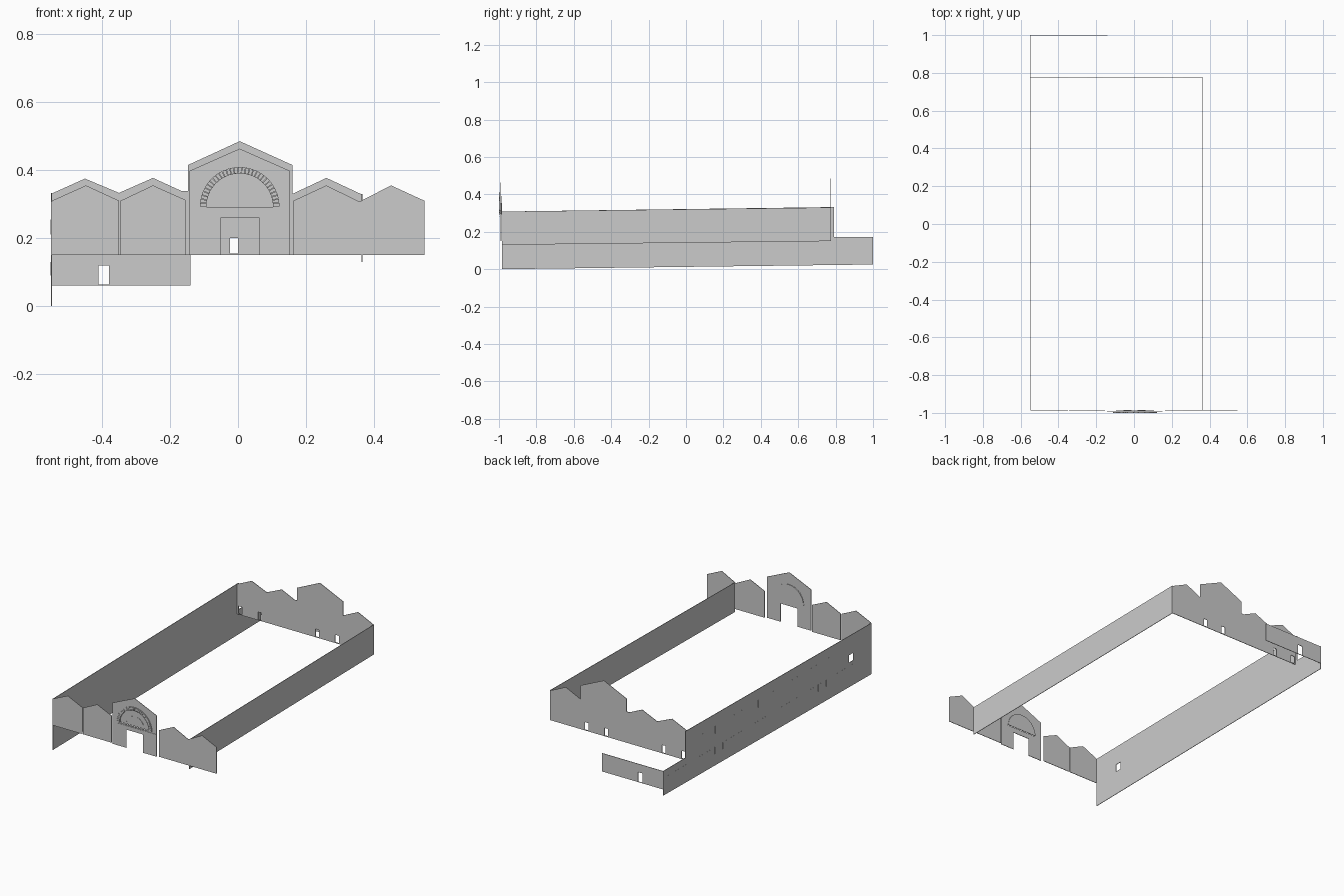
import bpy, bmesh
from math import sin, cos, pi

if "Cube" in bpy.data.objects:
    bpy.data.objects.remove(bpy.data.objects["Cube"])

T = 0.003  # wall thickness


def rect(u0, u1, v0, v1):
    return [(u0, v0), (u1, v0), (u1, v1), (u0, v1)]


def arc(cu, cv, r, n=32, a0=0.0, a1=pi):
    return [(cu + r * cos(a0 + (a1 - a0) * i / n), cv + r * sin(a0 + (a1 - a0) * i / n))
            for i in range(n + 1)]


def panel(name, loops, pos, axis='y', thick=T):
    """Thin flat wall filled from closed loops (inner loops become openings)."""
    cu = bpy.data.curves.new(name, 'CURVE')
    cu.dimensions = '2D'
    cu.fill_mode = 'BOTH'
    cu.extrude = thick / 2
    for pts in loops:
        s = cu.splines.new('POLY')
        s.points.add(len(pts) - 1)
        for p, (u, v) in zip(s.points, pts):
            p.co = (u, v, 0, 1)
        s.use_cyclic_u = True
    tmp = bpy.data.objects.new(name + "_outline", cu)
    bpy.context.collection.objects.link(tmp)
    dg = bpy.context.evaluated_depsgraph_get()
    me = bpy.data.meshes.new_from_object(tmp.evaluated_get(dg))
    bpy.data.objects.remove(tmp)
    bm = bmesh.new()
    bm.from_mesh(me)
    bmesh.ops.remove_doubles(bm, verts=bm.verts, dist=1e-5)
    for v in bm.verts:
        u, h, w = v.co
        v.co = (u, pos + w, h) if axis == 'y' else (pos + w, u, h)
    bmesh.ops.recalc_face_normals(bm, faces=bm.faces)
    for f in bm.faces:
        f.smooth = False
    bm.to_mesh(me)
    bm.free()
    me.name = name
    ob = bpy.data.objects.new(name, me)
    bpy.context.collection.objects.link(ob)
    return ob


# Front gabled house fronts
FY = -0.985
panel("front_gable_far_left", [[(-.547, .15), (-.35, .15), (-.35, .31), (-.447, .355), (-.547, .31)]], FY)
panel("front_gable_left", [[(-.345, .15), (-.154, .15), (-.154, .312), (-.25, .355), (-.345, .31)]], FY)
panel("front_gables_right", [[(.163, .15), (.548, .15), (.548, .31), (.45, .355), (.357, .307),
                              (.26, .355), (.163, .31)]], FY)

# Central entrance gable with doorway and arched recess
AU, AV = .005, .292
panel("entrance_gable", [[(-.142, .15), (-.05, .15), (-.05, .26), (.062, .26), (.062, .15), (.152, .15),
                          (.152, .398), (.005, .463), (-.142, .398)], arc(AU, AV, .098)], -.993)
panel("arch_infill", [arc(AU, AV, .1)], -.987)

# Arch stones and thin trim
for i in range(31):
    a0, a1 = pi * (i + .06) / 31, pi * (i + .94) / 31
    panel("arch_stone", [arc(AU, AV, .098, 2, a0, a1) + arc(AU, AV, .117, 2, a1, a0)], -.9965, thick=.007)
for a0, a1 in ((.12 * pi, .42 * pi), (.6 * pi, .98 * pi)):
    panel("inner_arch_trim", [arc(AU, AV, .058, 10, a0, a1) + arc(AU, AV, .060, 10, a1, a0)], -.989)
panel("arch_ledge", [rect(-.11, .152, .281, .285)], -.995)

# Rear gabled wall with doors
doors = [rect(x - .012, x + .012, .155, .20) for x in (.12, -.012, -.395, -.527)]
panel("rear_gables", [[(-.55, .15), (.365, .15), (.365, .328), (.26, .377), (.16, .33), (.16, .415),
                       (.005, .485), (-.147, .415), (-.147, .338), (-.165, .338), (-.25, .377),
                       (-.35, .333), (-.45, .375), (-.55, .33)]] + doors, .775)

# Low annex wall at the very back
panel("annex_wall", [rect(-.549, -.14, .06, .17), rect(-.41, -.38, .063, .12)], .9985)

# Long side walls
panel("right_wall", [[(-.985, .13), (.775, .15), (.775, .33), (-.985, .308)]], .365, 'x')
panel("left_wall", [[(-.985, 0), (1, .025), (1, .172), (.79, .172), (.79, .332), (-.985, .308)],
                    rect(-.81, -.77, .15, .195)], -.549, 'x')

# Window panels along the left wall
for i in range(24):
    y = .95 - i * .076
    panel("lower_window", [rect(y - .018, y + .018, .09, .13)], -.5505, 'x', .001)
for i in range(8):
    for d in (-.025, .025):
        y = .65 - i * .18 + d
        if y > -.75:
            panel("upper_window", [rect(y - .012, y + .012, .21, .255)], -.5505, 'x', .001)
